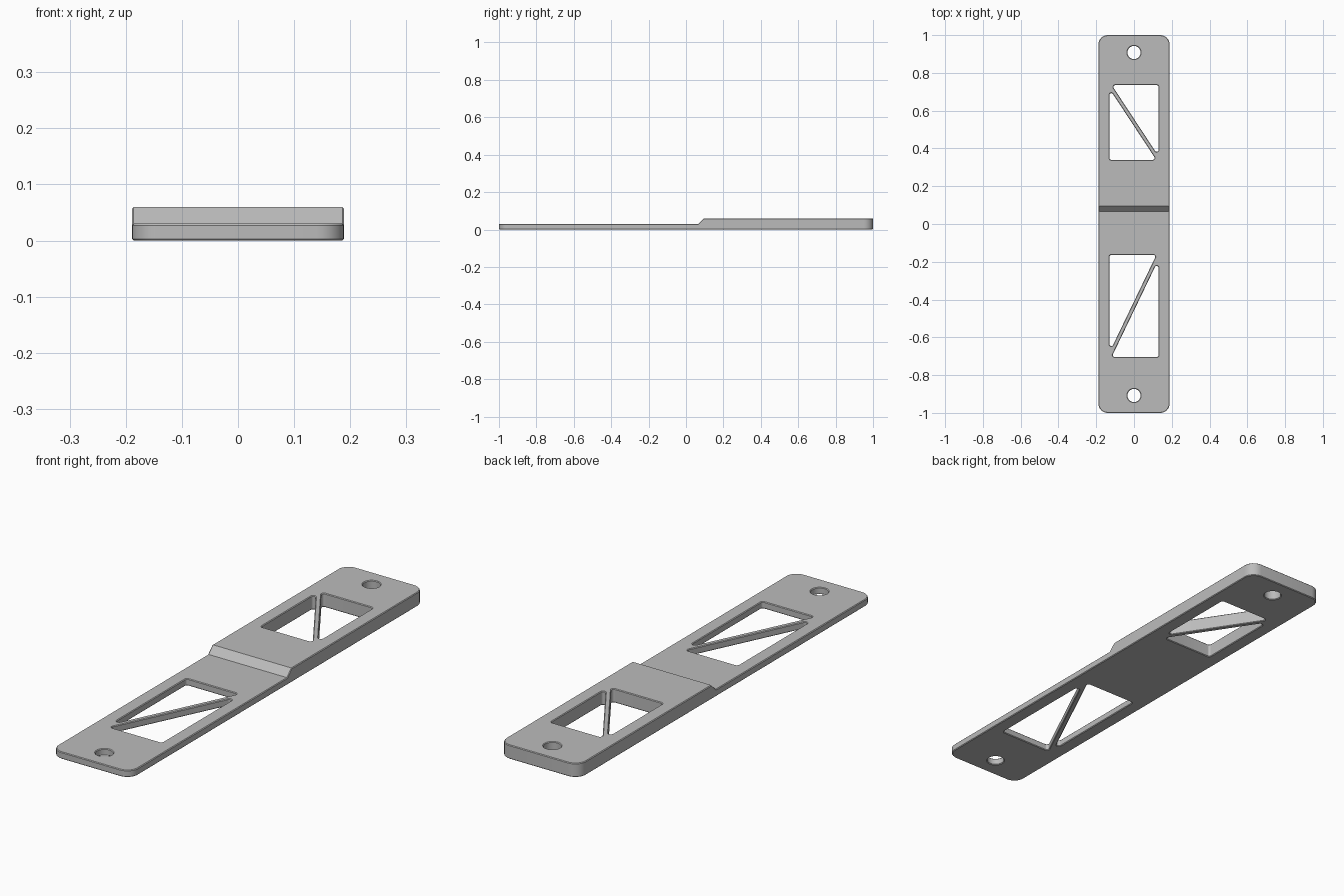
import bpy, bmesh, math
from mathutils import Vector

cube = bpy.data.objects.get("Cube")
if cube:
    bpy.data.objects.remove(cube, do_unlink=True)

HALF_W, HIGH, LOW, CHAMFER = 0.189, 0.06, 0.03, 0.003
RAMP_START, RAMP_END = 0.066, 0.096
WIN_X, STRUT = 0.13, 0.0105


# An outline is a list of (arc centre, angle, radius), so it offsets cleanly
def rounded(points, radius, steps=8):
    pts = [Vector(p) for p in points]
    outline = []
    for i, p in enumerate(pts):
        d_in = (p - pts[i - 1]).normalized()
        d_out = (pts[(i + 1) % len(pts)] - p).normalized()
        turn = math.atan2(d_in.cross(d_out), d_in.dot(d_out))
        centre = p + (d_out - d_in).normalized() * radius / math.cos(turn / 2)
        start = math.atan2(-d_in.x, d_in.y)
        outline += [(centre, start + turn * k / steps, radius) for k in range(steps + 1)]
    return outline


def circle(x, y, radius, steps=40):
    return [(Vector((x, y)), math.tau * k / steps, radius) for k in range(steps)]


# Two triangular openings either side of a diagonal strut
def window(y0, y1, rising):
    w, h = 2 * WIN_X, y1 - y0
    diag = math.hypot(w, h)
    dx, dy = STRUT * diag / h, STRUT * diag / w
    lower = [(-WIN_X, y0), (WIN_X - dx, y0), (-WIN_X, y1 - dy)]
    upper = [(WIN_X, y1), (dx - WIN_X, y1), (WIN_X, y0 + dy)]
    if rising:
        lower = [(-x, y) for x, y in reversed(lower)]
        upper = [(-x, y) for x, y in reversed(upper)]
    return [rounded(lower, 0.01), rounded(upper, 0.01)]


outer = rounded([(-HALF_W, -1), (HALF_W, -1), (HALF_W, 1), (-HALF_W, 1)], 0.05)
holes = [circle(0, y, 0.035) for y in (-0.908, 0.908)]
holes += window(0.34, 0.735, False) + window(-0.704, -0.164, True)

# Chamfered walls around every outline
bm = bmesh.new()
levels = [(0, CHAMFER), (CHAMFER, 0), (HIGH - CHAMFER, 0), (HIGH, CHAMFER)]
caps = ([], [])
for outline in [outer] + holes:
    sign = -1 if outline is outer else 1
    rings = []
    for z, inset in levels:
        rings.append([bm.verts.new((c.x + (r + sign * inset) * math.cos(a),
                                    c.y + (r + sign * inset) * math.sin(a), z))
                      for c, a, r in outline])
    n = len(outline)
    for a, b in zip(rings, rings[1:]):
        for i in range(n):
            j = (i + 1) % n
            bm.faces.new((a[i], a[j], b[j], b[i]))
    for cap, ring in zip(caps, (rings[0], rings[-1])):
        cap += [bm.edges.get((ring[i], ring[(i + 1) % n])) for i in range(n)]

# Flat underside and top
for cap in caps:
    bmesh.ops.triangle_fill(bm, use_beauty=True, use_dissolve=False, edges=cap)

# Ramp: cut across the plate, then drop the front part of the top
for y in (RAMP_START, RAMP_END):
    bmesh.ops.bisect_plane(bm, geom=bm.verts[:] + bm.edges[:] + bm.faces[:],
                           plane_co=(0, y, 0), plane_no=(0, 1, 0))
for v in bm.verts:
    if v.co.z > LOW and v.co.y < (RAMP_START + RAMP_END) / 2:
        v.co.z -= HIGH - LOW
bmesh.ops.dissolve_limit(bm, angle_limit=0.002, verts=bm.verts[:], edges=bm.edges[:])
bmesh.ops.triangulate(bm, faces=[f for f in bm.faces if len(f.verts) > 4])
bmesh.ops.recalc_face_normals(bm, faces=bm.faces[:])

mesh = bpy.data.meshes.new("bracket_plate")
bm.to_mesh(mesh)
bm.free()
plate = bpy.data.objects.new("bracket_plate", mesh)
bpy.context.collection.objects.link(plate)

# Plain grey
grey = bpy.data.materials.new("plain_grey")
grey.use_nodes = True
colour = (0.5, 0.5, 0.5, 1)
grey.diffuse_color = colour
grey.node_tree.nodes["Principled BSDF"].inputs["Base Color"].default_value = colour
mesh.materials.append(grey)

bpy.context.view_layer.objects.active = plate
plate.select_set(True)
bpy.ops.object.shade_smooth_by_angle(angle=math.radians(30))
